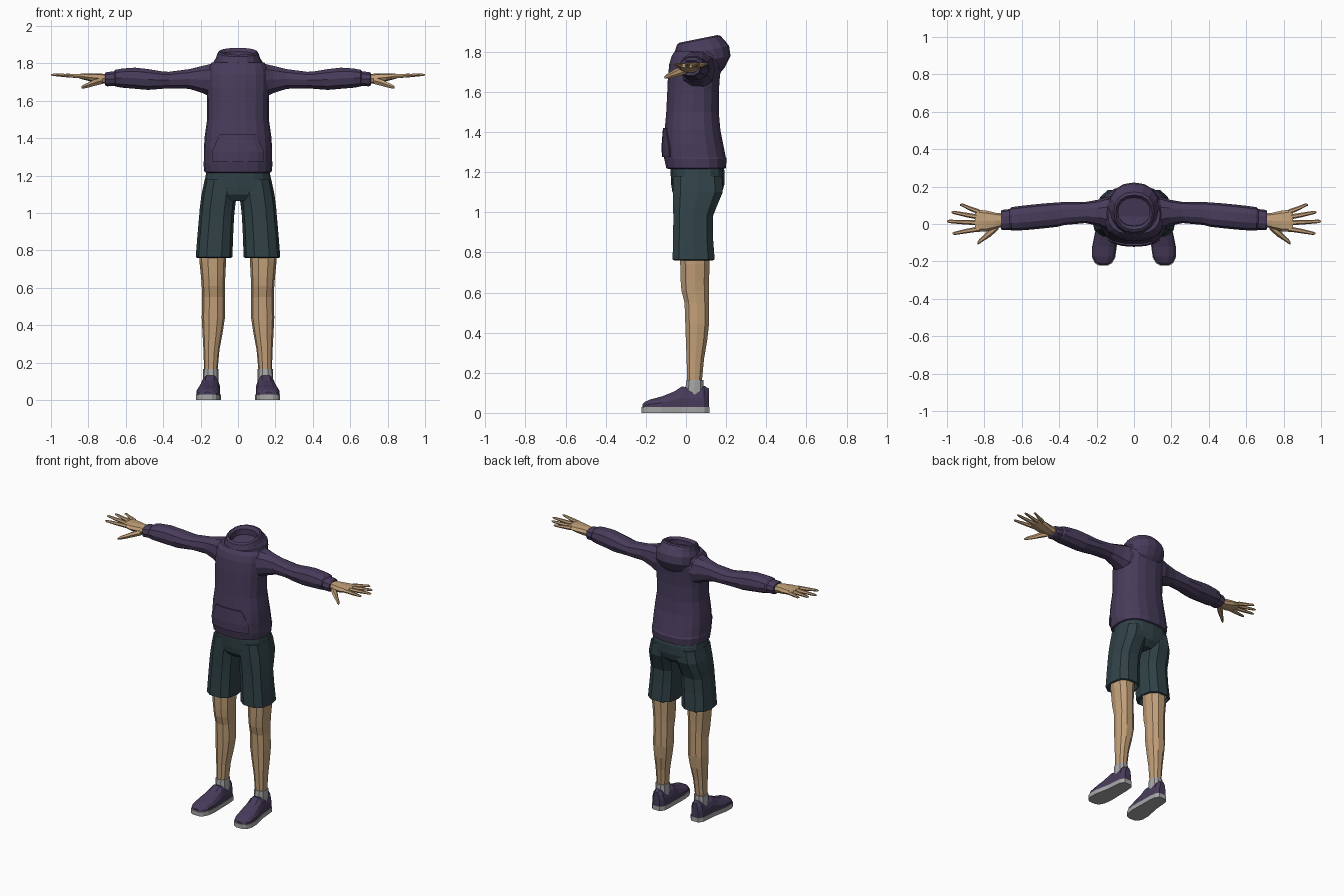
import bpy, bmesh, math


def material(name, rgb):
    m = bpy.data.materials.new(name)
    m.diffuse_color = (*rgb, 1)
    return m


PURPLE = material("purple cloth", (0.065, 0.045, 0.105))
TEAL = material("dark teal cloth", (0.030, 0.054, 0.063))
SKIN = material("skin", (0.54, 0.35, 0.19))
GREY = material("light grey", (0.38, 0.38, 0.38))


def oval(n, p=2.0, start=0.0, sweep=360.0, scale=1.0, closed=True):
    """Unit superellipse, or an arc of one."""
    pts = []
    for i in range(n):
        a = math.radians(start + sweep * (i / n if closed else i / (n - 1)))
        c, s = math.cos(a), math.sin(a)
        pts.append((math.copysign(abs(c) ** (2 / p), c) * scale,
                    math.copysign(abs(s) ** (2 / p), s) * scale))
    return pts


def patch(half_angle, p):
    """Thin arc covering the front of an oval."""
    outer = oval(7, p, 270 - half_angle, 2 * half_angle, 1, False)
    inner = oval(7, p, 270 - half_angle, 2 * half_angle, 0.93, False)
    return outer + inner[::-1]


def loft(name, mat, axis, sections, shape, mirror=False, tilt=0.0):
    """Skin over sections (position, u min, u max, v min, v max, [shape])."""
    bm = bmesh.new()
    rings = []
    for s in sections:
        pos, u0, u1, v0, v1 = s[:5]
        ring = []
        for a, b in (s[5] if len(s) > 5 else shape):
            u = (u0 + u1) / 2 + a * (u1 - u0) / 2
            v = (v0 + v1) / 2 + b * (v1 - v0) / 2
            co = {"x": (pos, u, v), "y": (u, pos, v), "z": (u, v, pos)}[axis]
            ring.append(bm.verts.new((co[0], co[1], co[2] + tilt * co[1])))
        rings.append(ring)
    n = len(rings[0])
    for r, q in zip(rings, rings[1:]):
        for i in range(n):
            j = (i + 1) % n
            bm.faces.new((r[i], r[j], q[j], q[i]))
    bm.faces.new(rings[0])
    bm.faces.new(rings[-1])
    bmesh.ops.recalc_face_normals(bm, faces=bm.faces)
    me = bpy.data.meshes.new(name)
    bm.to_mesh(me)
    bm.free()
    me.materials.append(mat)
    ob = bpy.data.objects.new(name, me)
    bpy.context.collection.objects.link(ob)
    if mirror:
        mod = ob.modifiers.new("mirror", "MIRROR")
        mod.use_mirror_merge = False
    return ob


# Hoodie body with hem band
loft("hoodie_body", PURPLE, "z", [
    (1.215, -0.165, 0.165, -0.085, 0.185),
    (1.22, -0.18, 0.18, -0.10, 0.20),
    (1.265, -0.185, 0.185, -0.11, 0.205),
    (1.275, -0.183, 0.183, -0.112, 0.20),
    (1.34, -0.183, 0.183, -0.113, 0.187),
    (1.41, -0.178, 0.178, -0.108, 0.173),
    (1.50, -0.165, 0.165, -0.10, 0.165),
    (1.60, -0.165, 0.165, -0.095, 0.165),
    (1.67, -0.168, 0.168, -0.092, 0.17),
    (1.74, -0.168, 0.168, -0.085, 0.178),
    (1.78, -0.16, 0.16, -0.072, 0.172),
    (1.805, -0.14, 0.14, -0.055, 0.16)], oval(18, 2.5))

# Front pouch pocket, narrower at the top
loft("pocket", PURPLE, "z", [
    (1.275, -0.187, 0.187, -0.120, 0.20, patch(44, 2.5)),
    (1.33, -0.187, 0.187, -0.122, 0.19, patch(44, 2.5)),
    (1.42, -0.182, 0.182, -0.115, 0.175, patch(27, 2.5))], None)

# Lowered hood: outside, rim, then the hollow inside
loft("hood", PURPLE, "z", [
    (1.655, -0.08, 0.08, 0.00, 0.165),
    (1.685, -0.115, 0.115, -0.02, 0.195),
    (1.735, -0.135, 0.135, -0.035, 0.222),
    (1.785, -0.135, 0.135, -0.05, 0.215),
    (1.815, -0.118, 0.118, -0.055, 0.195),
    (1.845, -0.108, 0.108, -0.045, 0.172),
    (1.852, -0.098, 0.098, -0.03, 0.155),
    (1.835, -0.085, 0.085, -0.012, 0.14),
    (1.797, -0.085, 0.085, -0.01, 0.14)], oval(16, 2.2), tilt=0.2)

# Sleeves with folds at the elbow
loft("sleeve", PURPLE, "x", [
    (0.08, -0.03, 0.15, 1.62, 1.815),
    (0.15, -0.03, 0.145, 1.62, 1.80),
    (0.19, -0.01, 0.13, 1.638, 1.79),
    (0.26, 0.005, 0.118, 1.662, 1.772),
    (0.37, -0.005, 0.118, 1.665, 1.757),
    (0.41, -0.015, 0.115, 1.662, 1.76),
    (0.48, -0.023, 0.11, 1.656, 1.772),
    (0.55, -0.03, 0.103, 1.662, 1.78),
    (0.62, -0.035, 0.095, 1.668, 1.775),
    (0.655, -0.035, 0.09, 1.675, 1.768),
    (0.665, -0.025, 0.08, 1.682, 1.758)], oval(10, 2.3), True)
loft("cuff", PURPLE, "x", [
    (0.645, -0.03, 0.082, 1.678, 1.76),
    (0.70, -0.033, 0.076, 1.676, 1.756),
    (0.71, -0.028, 0.071, 1.681, 1.751)], oval(10, 2.3), True)

# Hands
loft("palm", SKIN, "x", [
    (0.69, -0.012, 0.055, 1.692, 1.742),
    (0.74, -0.025, 0.060, 1.694, 1.746),
    (0.79, -0.040, 0.072, 1.704, 1.746),
    (0.835, -0.042, 0.076, 1.716, 1.746),
    (0.85, -0.034, 0.066, 1.720, 1.743)], oval(8, 2.6), True)
for name, y0, y1, tip in (("little_finger", 0.064, 0.102, 0.93),
                          ("ring_finger", 0.036, 0.062, 0.975),
                          ("middle_finger", 0.006, 0.014, 1.0),
                          ("index_finger", -0.026, -0.050, 0.97)):
    mid = (0.825 + tip) / 2
    ym = (y0 + y1) / 2
    loft(name, SKIN, "x", [
        (0.825, y0 - 0.014, y0 + 0.014, 1.718, 1.745),
        (mid, ym - 0.012, ym + 0.012, 1.724, 1.746),
        (tip - 0.012, y1 - 0.009, y1 + 0.009, 1.732, 1.746),
        (tip, y1 - 0.004, y1 + 0.004, 1.736, 1.743)], oval(6), True)
loft("thumb", SKIN, "x", [
    (0.725, -0.030, 0.015, 1.688, 1.728),
    (0.765, -0.066, -0.015, 1.678, 1.718),
    (0.80, -0.088, -0.055, 1.669, 1.700),
    (0.828, -0.107, -0.082, 1.664, 1.687),
    (0.838, -0.110, -0.098, 1.666, 1.678)], oval(6), True)

# Shorts: hips and two wide legs
loft("shorts_hips", TEAL, "z", [
    (1.24, -0.165, 0.165, -0.075, 0.185),
    (1.20, -0.173, 0.173, -0.077, 0.193),
    (1.14, -0.185, 0.185, -0.074, 0.192),
    (1.10, -0.186, 0.186, -0.068, 0.18),
    (1.065, -0.12, 0.12, -0.04, 0.14)], oval(16, 2.6))
loft("shorts_leg", TEAL, "z", [
    (1.18, 0.004, 0.178, -0.070, 0.185),
    (1.10, 0.006, 0.195, -0.071, 0.188),
    (1.03, 0.016, 0.204, -0.069, 0.158),
    (0.98, 0.021, 0.208, -0.067, 0.138),
    (0.88, 0.026, 0.217, -0.068, 0.138),
    (0.765, 0.030, 0.226, -0.071, 0.147),
    (0.76, 0.040, 0.216, -0.061, 0.137),
    (0.80, 0.050, 0.208, -0.050, 0.130)], oval(10, 2.6), True)

# Bare legs with knee and calf
loft("leg", SKIN, "z", [
    (0.82, 0.060, 0.208, -0.035, 0.122),
    (0.74, 0.064, 0.206, -0.032, 0.121),
    (0.66, 0.068, 0.198, -0.030, 0.118),
    (0.61, 0.070, 0.194, -0.026, 0.118),
    (0.55, 0.070, 0.192, -0.010, 0.117),
    (0.44, 0.070, 0.194, -0.006, 0.117),
    (0.36, 0.082, 0.190, -0.003, 0.108),
    (0.27, 0.099, 0.185, 0.001, 0.092),
    (0.15, 0.110, 0.181, 0.005, 0.080)], oval(10, 2.3), True)

# Socks
loft("sock", GREY, "z", [
    (0.08, 0.104, 0.188, -0.008, 0.092),
    (0.13, 0.104, 0.188, -0.004, 0.090),
    (0.165, 0.105, 0.187, 0.000, 0.088)], oval(10, 2.3), True)

# Shoes: rounded uppers on flat soles
UPPER = [(-1, -1), (-1, 0), (-0.8, 0.6), (-0.4, 1),
         (0.4, 1), (0.8, 0.6), (1, 0), (1, -1)]
BLOCK = [(-1, -1), (-1, 1), (1, 1), (1, -1)]
foot = [(0.114, 0.122, 0.170, 0.122), (0.09, 0.103, 0.190, 0.135),
        (0.04, 0.098, 0.195, 0.118), (-0.02, 0.097, 0.200, 0.132),
        (-0.06, 0.096, 0.209, 0.106), (-0.12, 0.095, 0.221, 0.082),
        (-0.175, 0.103, 0.221, 0.068), (-0.205, 0.120, 0.207, 0.055),
        (-0.218, 0.143, 0.185, 0.042)]
loft("shoe_upper", PURPLE, "y",
     [(y, a, b, 0.02, top) for y, a, b, top in foot], UPPER, True)
loft("shoe_sole", GREY, "y",
     [(y * 1.02, a - 0.003, b + 0.003, 0.0, 0.03) for y, a, b, _ in foot],
     BLOCK, True)
